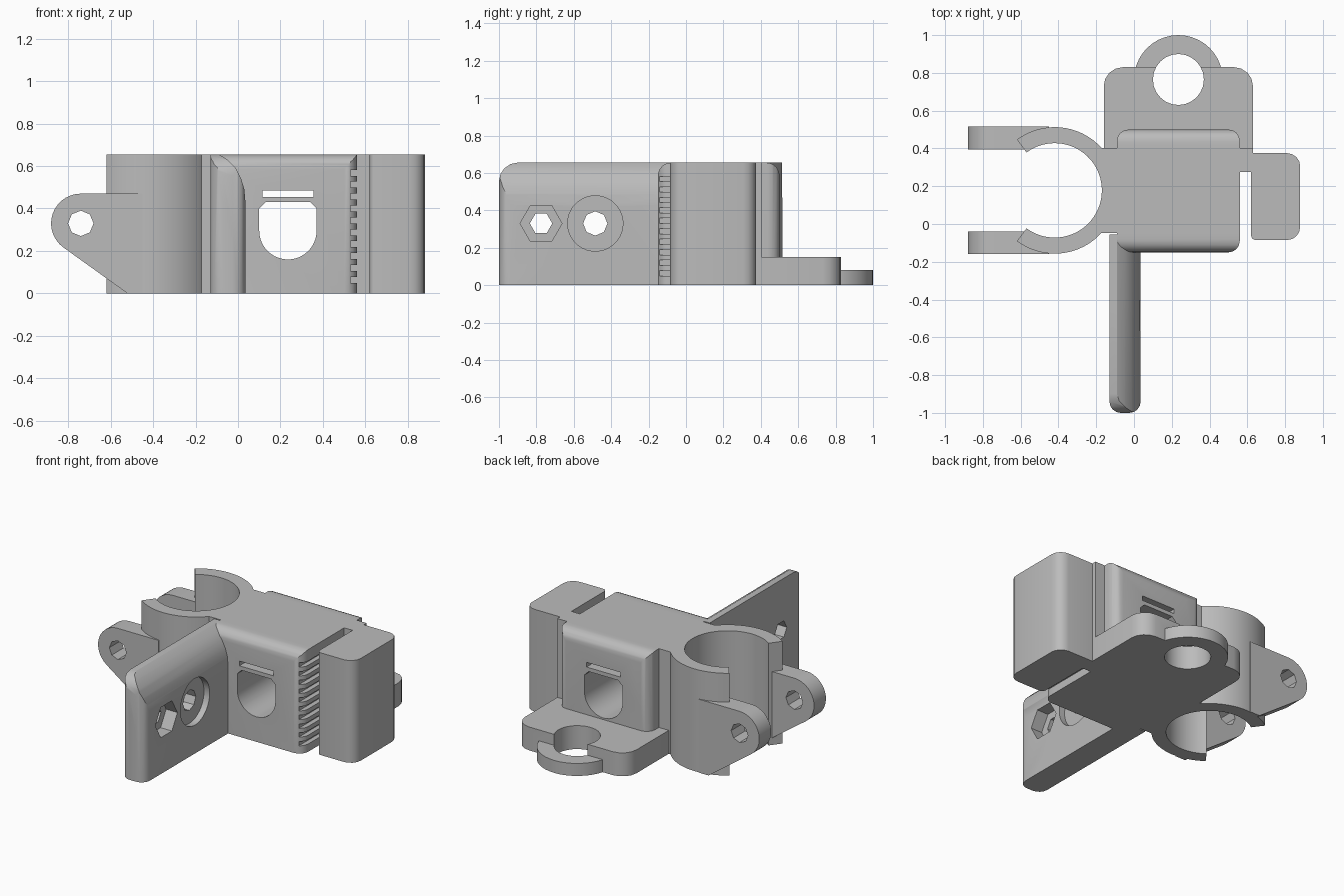
import bpy, bmesh, math
from mathutils import Vector

if "Cube" in bpy.data.objects:
    bpy.data.objects.remove(bpy.data.objects["Cube"])

H = 0.655                      # full height
RING = (-0.42, 0.178)          # clamp axis

grey = bpy.data.materials.new("plain_grey")
grey.use_nodes = True
grey.diffuse_color = (0.5, 0.5, 0.5, 1)
grey.node_tree.nodes["Principled BSDF"].inputs["Base Color"].default_value = (0.5, 0.5, 0.5, 1)


def arc(cx, cy, r, a0, a1, n):
    return [(cx + r * math.cos(math.radians(a0 + (a1 - a0) * i / n)),
             cy + r * math.sin(math.radians(a0 + (a1 - a0) * i / n))) for i in range(n + 1)]


def circle(cx, cy, r, n):
    return arc(cx, cy, r, 0, 360, n)[:-1]


def rounded(x0, y0, x1, y1, radii, seg=4):
    """Rectangle outline; radii start at the low corner and go counter-clockwise."""
    pts = []
    corners = ((x0, y0, 1, 1), (x1, y0, -1, 1), (x1, y1, -1, -1), (x0, y1, 1, -1))
    for i, (x, y, sx, sy) in enumerate(corners):
        r = radii[i]
        if r:
            pts += arc(x + sx * r, y + sy * r, r, 180 + 90 * i, 270 + 90 * i, seg)
        else:
            pts.append((x, y))
    return pts


def prism(name, outline, axis, lo, hi):
    """Extrude an outline along x (outline is y,z), y (x,z) or z (x,y)."""
    place = {"x": lambda a, b, t: (t, a, b),
             "y": lambda a, b, t: (a, t, b),
             "z": lambda a, b, t: (a, b, t)}[axis]
    bm = bmesh.new()
    face = bm.faces.new([bm.verts.new(place(a, b, lo)) for a, b in outline])
    out = bmesh.ops.extrude_face_region(bm, geom=[face])
    verts = [v for v in out["geom"] if isinstance(v, bmesh.types.BMVert)]
    bmesh.ops.translate(bm, verts=verts, vec=Vector(place(0, 0, hi - lo)))
    bmesh.ops.recalc_face_normals(bm, faces=bm.faces)
    mesh = bpy.data.meshes.new(name)
    bm.to_mesh(mesh)
    bm.free()
    mesh.materials.append(grey)
    obj = bpy.data.objects.new(name, mesh)
    bpy.context.collection.objects.link(obj)
    return obj


def combine(obj, tool, operation="DIFFERENCE"):
    mod = obj.modifiers.new("cut", "BOOLEAN")
    mod.operation, mod.solver, mod.object = operation, "EXACT", tool
    bpy.context.view_layer.objects.active = obj
    bpy.ops.object.modifier_apply(modifier=mod.name)
    bpy.data.objects.remove(tool)


def cut(obj, outline, axis, lo=-2, hi=2):
    combine(obj, prism("cutter", outline, axis, lo, hi))


parts = []

# Central housing: rounded in plan and along its long top edges
housing = prism("housing", rounded(-0.09, -0.15, 0.56, 0.5, [0.06] * 4), "z", 0, H)
top_shape = rounded(-0.15, 0, 0.5, H, [0, 0, 0.07, 0.07], 6)
combine(housing, prism("shape", top_shape, "x", -1, 1), "INTERSECT")
core = prism("core", rounded(-0.25, -0.047, 0.56, 0.403, [0] * 4), "z", 0, H)
combine(housing, core, "UNION")

# Round-bottomed window and the strap slot above it
window = arc(0.235, 0.295, 0.135, 180, 360, 20) + [(0.37, 0.4), (0.34, 0.43), (0.13, 0.43), (0.1, 0.4)]
cut(housing, window, "y")
cut(housing, rounded(0.115, 0.455, 0.355, 0.485, [0] * 4), "y")
cut(housing, circle(*RING, 0.25, 64), "z")

# Belt teeth on the housing side
comb = []
for i in range(10):
    z = 0.05 + 0.056 * i
    comb += [(0.56, z), (0.53, z), (0.53, z + 0.028), (0.56, z + 0.028)]
cut(housing, [(0.6, 0.05)] + comb + [(0.6, comb[-1][1])], "y", -0.2, 0.275)
parts.append(housing)

# Open clamp ring
ring_outline = arc(*RING, 0.335, -126.6, 126.6, 48) + arc(*RING, 0.25, 126.6, -126.6, 48)
parts.append(prism("clamp_ring", ring_outline, "z", 0, H))

# Pair of clamp ears with bolt holes
ear_outline = arc(-0.74, 0.33, 0.14, 90, 235, 14) + [(-0.52, 0), (-0.45, 0), (-0.45, 0.47)]
for name, y in (("front_clamp_ear", -0.16), ("back_clamp_ear", 0.395)):
    ear = prism(name, ear_outline, "y", y, y + 0.12)
    cut(ear, circle(-0.74, 0.33, 0.06, 8), "y")
    cut(ear, circle(*RING, 0.25, 64), "z")
    parts.append(ear)

# Belt block and the neck joining it to the housing
parts.append(prism("belt_block", rounded(0.62, -0.085, 0.88, 0.375, [0.025, 0.07, 0.07, 0]), "z", 0, H))
parts.append(prism("belt_block_neck", rounded(0.5, 0.275, 0.63, 0.403, [0] * 4), "z", 0, H))

# Back flange with a thinner round lug
hole = circle(0.235, 0.765, 0.135, 24)
flange = prism("back_flange", rounded(-0.16, 0.4, 0.63, 0.83, [0, 0, 0.1, 0.1]), "z", 0, 0.15)
lug = prism("back_lug", circle(0.235, 0.765, 0.235, 40), "z", 0, 0.08)
combine(flange, lug, "UNION")
cut(flange, hole, "z")
parts.append(flange)

# Front arm plate: curved top, rounded nose
arm_section = [(-0.13, 0), (0.035, 0), (0.035, 0.43), (0.03, 0.49), (0.015, 0.54),
               (-0.01, 0.59), (-0.05, 0.63), (-0.09, H), (-0.13, H)]
arm = prism("arm_plate", arm_section, "y", -1, -0.055)
nose = rounded(-0.13, -1, 0.035, 0, [0.06, 0.06, 0, 0])
combine(arm, prism("shape", nose, "z", -0.1, 1), "INTERSECT")
side = rounded(-1, -0.1, 0, H, [0, 0, 0, 0.1])
combine(arm, prism("shape", side, "x", -1, 1), "INTERSECT")

# Nut pocket and washer recess with their through holes
for y, r, depth, sides, small, small_sides in ((-0.775, 0.112, 0.08, 6, 0.06, 6),
                                               (-0.485, 0.148, 0.04, 40, 0.065, 8)):
    cut(arm, circle(y, 0.33, r, sides), "x", 0.035 - depth, 0.3)
    cut(arm, circle(y, 0.33, small, small_sides), "x")
parts.append(arm)

# Smooth curves, keep sharp edges
bpy.ops.object.select_all(action="DESELECT")
for obj in parts:
    obj.select_set(True)
bpy.context.view_layer.objects.active = housing
bpy.ops.object.shade_smooth_by_angle(angle=math.radians(30))
